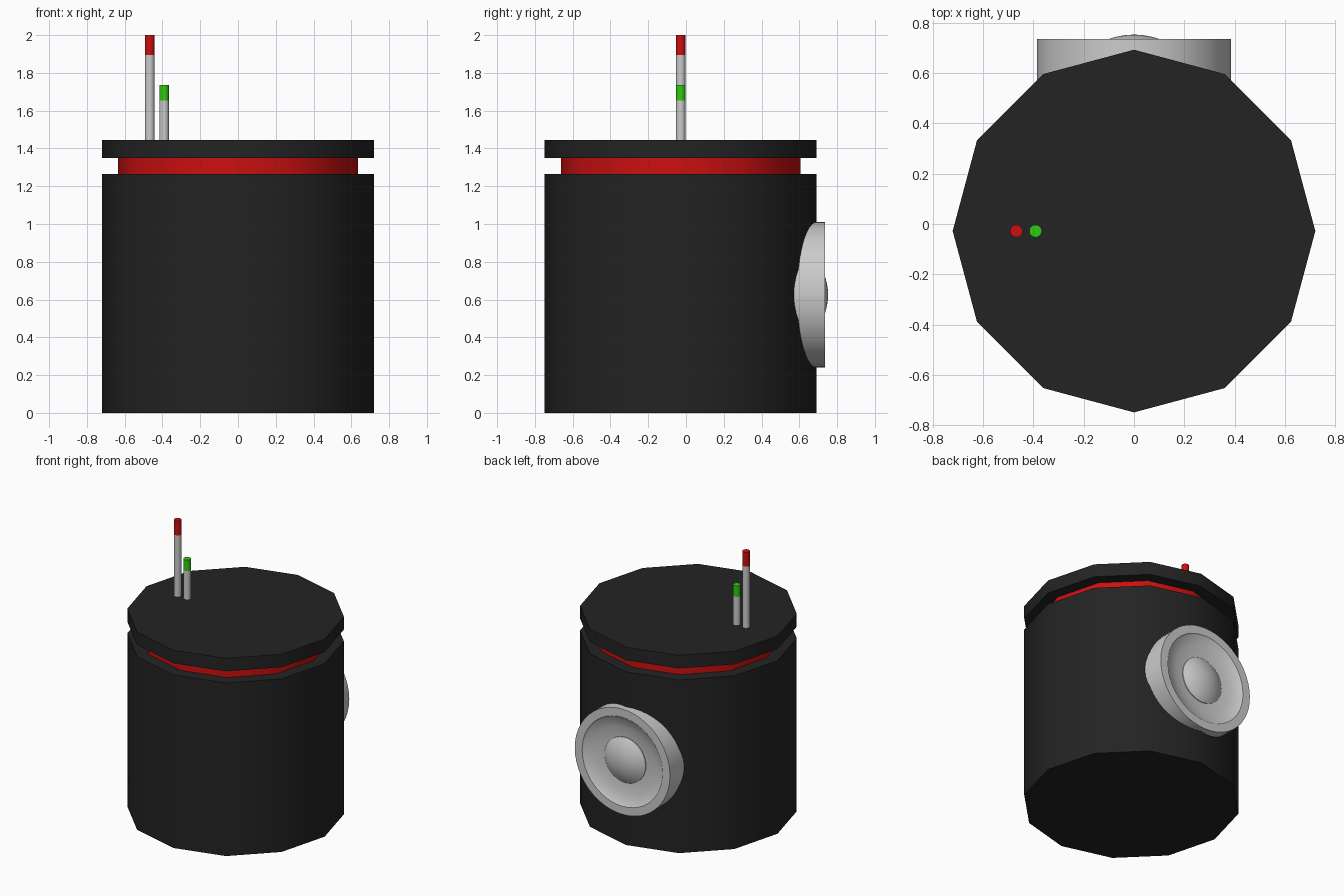
import bpy, bmesh, math

if "Cube" in bpy.data.objects:
    bpy.data.objects.remove(bpy.data.objects["Cube"])

CY = -0.028  # centre of the drum in y


def material(name, rgb):
    m = bpy.data.materials.new(name)
    m.diffuse_color = (*rgb, 1)
    m.use_nodes = True
    m.node_tree.nodes["Principled BSDF"].inputs["Base Color"].default_value = m.diffuse_color
    return m


BLACK = material("black", (0.017, 0.017, 0.017))
RED = material("red", (0.6, 0.005, 0.005))
GREEN = material("green", (0.03, 0.6, 0.005))


def lathe(name, profile, segments, location, mat=None, rot_x=0, angle=40):
    """Spin a (radius, height) profile around z; radius 0 makes a pole."""
    bm = bmesh.new()
    rings = []
    for r, h in profile:
        if r == 0:
            rings.append([bm.verts.new((0, 0, h))] * segments)
        else:
            rings.append([bm.verts.new((r * math.cos(math.tau * i / segments),
                                        r * math.sin(math.tau * i / segments), h))
                          for i in range(segments)])
    for a, b in zip(rings, rings[1:]):
        for i in range(segments):
            j = (i + 1) % segments
            bm.faces.new(list(dict.fromkeys((a[i], a[j], b[j], b[i]))))
    for ring in (rings[0], rings[-1]):
        if ring[0] is not ring[1]:
            bm.faces.new(ring)
    bmesh.ops.recalc_face_normals(bm, faces=bm.faces)
    mesh = bpy.data.meshes.new(name)
    bm.to_mesh(mesh)
    bm.free()
    ob = bpy.data.objects.new(name, mesh)
    bpy.context.collection.objects.link(ob)
    ob.location = location
    ob.rotation_euler.x = rot_x
    if mat:
        mesh.materials.append(mat)
    bpy.ops.object.select_all(action='DESELECT')
    ob.select_set(True)
    bpy.context.view_layer.objects.active = ob
    bpy.ops.object.shade_smooth_by_angle(angle=math.radians(angle))
    return ob


def drum(name, radius, z0, z1, mat, segments=12, x=0.0):
    return lathe(name, [(radius, z0), (radius, z1)], segments, (x, CY, 0), mat)


# Twelve-sided drum: body, recessed red band, lid
drum("body", 0.72, 0, 1.265, BLACK)
drum("red_band", 0.635, 1.265, 1.35, RED)
drum("lid", 0.72, 1.35, 1.445, BLACK)

# Two indicator rods with coloured tips
for name, x, z_tip, z_top, mat in (("tall", -0.467, 1.895, 2.0, RED),
                                   ("short", -0.391, 1.655, 1.735, GREEN)):
    drum(name + "_rod", 0.025, 1.445, z_tip, None, 24, x)
    drum(name + "_rod_tip", 0.025, z_tip, z_top, mat, 24, x)

# Loudspeaker on the back: housing with rim and shallow cone
AXIS = (0, 0, 0.625)
lathe("speaker_housing",
      [(0.385, 0.55), (0.385, 0.735), (0.325, 0.735), (0.315, 0.727),
       (0.24, 0.708), (0.165, 0.697), (0, 0.697)],
      48, AXIS, None, -math.pi / 2, 30)

# Domed centre cap
R = 0.30
dome = [(R * math.sin(t), 0.752 - R + R * math.cos(t))
        for t in (math.asin(0.165 / R) * i / 6 for i in range(6, 0, -1))]
lathe("speaker_dome", [(0.165, 0.69)] + dome + [(0, 0.752)],
      48, AXIS, None, -math.pi / 2)
